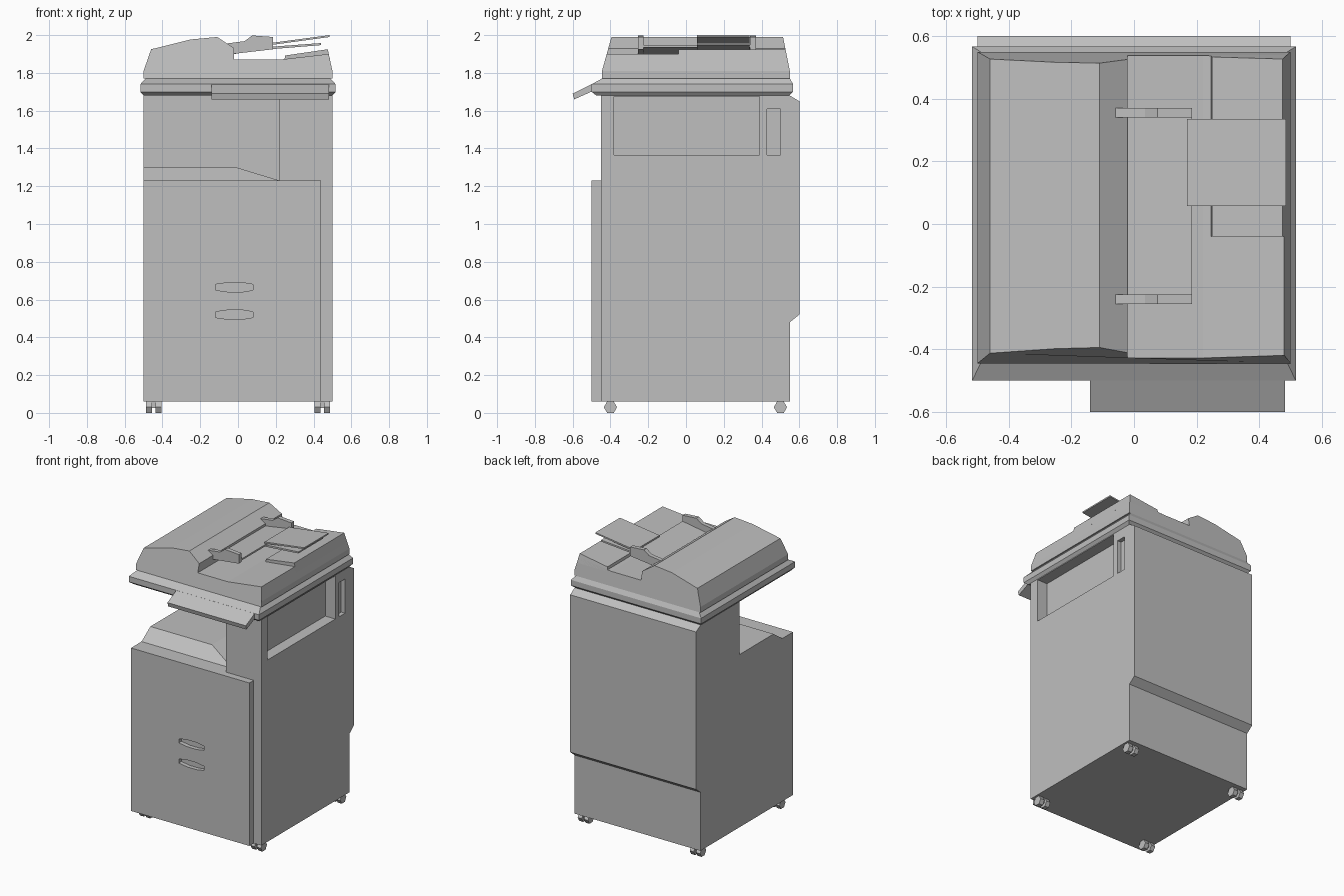
import bpy
import bmesh

cube = bpy.data.objects.get("Cube")
if cube:
    bpy.data.objects.remove(cube, do_unlink=True)

grey = bpy.data.materials.new("machine_grey")
grey.use_nodes = True
grey.diffuse_color = (0.52, 0.52, 0.52, 1)
grey.node_tree.nodes["Principled BSDF"].inputs["Base Color"].default_value = (0.52, 0.52, 0.52, 1)


def finish(name, bm):
    bmesh.ops.recalc_face_normals(bm, faces=bm.faces)
    mesh = bpy.data.meshes.new(name)
    bm.to_mesh(mesh)
    bm.free()
    mesh.materials.append(grey)
    obj = bpy.data.objects.new(name, mesh)
    bpy.context.collection.objects.link(obj)
    return obj


def loft(name, rings):
    """Closed solid through rings of equal point count."""
    bm = bmesh.new()
    loops = [[bm.verts.new(p) for p in ring] for ring in rings]
    n = len(loops[0])
    for low, high in zip(loops, loops[1:]):
        for i in range(n):
            j = (i + 1) % n
            bm.faces.new((low[i], low[j], high[j], high[i]))
    bm.faces.new(loops[0])
    bm.faces.new(loops[-1])
    return finish(name, bm)


def extrude_x(name, profile, x0, x1):
    """Extrude a (y, z) profile along x."""
    return loft(name, [[(x, y, z) for y, z in profile] for x in (x0, x1)])


def extrude_y(name, profile, front, back):
    """Extrude an (x, z) profile along y; the ends may lean with height."""
    return loft(name, [[(x, end(z), z) for x, z in profile] for end in (front, back)])


def at(value):
    return lambda z: value


def rect(x0, x1, y0, y1, z):
    return [(x0, y0, z), (x1, y0, z), (x1, y1, z), (x0, y1, z)]


def box(name, x0, x1, y0, y1, z0, z1):
    return loft(name, [rect(x0, x1, y0, y1, z0), rect(x0, x1, y0, y1, z1)])


def cut(target, cutter):
    mod = target.modifiers.new("cut", "BOOLEAN")
    mod.operation = "DIFFERENCE"
    mod.solver = "EXACT"
    mod.object = cutter
    bpy.context.view_layer.objects.active = target
    bpy.ops.object.modifier_apply(modifier=mod.name)
    bpy.data.objects.remove(cutter, do_unlink=True)


# Cabinet with a stepped rear, output bay and two side recesses
body = extrude_x("cabinet", [(-0.45, 0.06), (0.55, 0.06), (0.55, 0.48), (0.6, 0.52),
                             (0.6, 1.65), (0.55, 1.68), (-0.45, 1.68)], -0.5, 0.5)
cut(body, box("bay_cutter", -0.7, 0.22, -0.7, 0.11, 1.23, 1.9))
cut(body, box("panel_cutter", 0.42, 0.7, -0.38, 0.39, 1.365, 1.675))
cut(body, box("slot_cutter", 0.47, 0.7, 0.43, 0.5, 1.365, 1.61))

# Sloped paper output shelf in the bay
loft("output_shelf", [rect(-0.5, 0.22, -0.38, 0.11, 1.23),
                      rect(-0.5, -0.01, -0.28, 0.11, 1.3)])

# Front door with two recessed grips
door = box("front_door", -0.5, 0.44, -0.5, -0.45, 0.06, 1.23)
for z in (0.665, 0.52):
    grip = [(-0.12, -0.015), (-0.05, -0.025), (0.02, -0.025), (0.08, -0.015),
            (0.08, 0.015), (0.02, 0.025), (-0.05, 0.025), (-0.12, 0.015)]
    cut(door, extrude_y("grip_cutter", [(x, z + dz) for x, dz in grip], at(-0.6), at(-0.47)))

# Scanner frame with flared rim
loft("scanner_frame", [rect(-w, w, y0, y1, z) for z, w, y0, y1 in (
    (1.68, 0.5, -0.475, 0.545), (1.7, 0.517, -0.5, 0.567),
    (1.74, 0.517, -0.5, 0.567), (1.77, 0.49, -0.445, 0.55))])

# Tilted control panel
extrude_x("control_panel", [(-0.6, 1.69), (-0.592, 1.66), (-0.49, 1.705),
                            (-0.46, 1.74), (-0.495, 1.742)], -0.14, 0.482)


# Document feeder lid with leaning front and back
def lid_front(z):
    return -0.445 + max(0, z - 1.81) * 0.28


def lid_back(z):
    return 0.55 - max(0, z - 1.81) * 0.2


extrude_y("feeder_lid", [(-0.5, 1.77), (-0.5, 1.81), (-0.46, 1.925), (-0.25, 1.977),
                         (-0.11, 1.99), (-0.02, 1.93), (-0.02, 1.87), (0.22, 1.87),
                         (0.48, 1.9), (0.5, 1.81), (0.5, 1.77)], lid_front, lid_back)
extrude_y("raised_output_pad", [(0.244, 1.86), (0.25, 1.892), (0.475, 1.925), (0.489, 1.86)],
          at(-0.04), lid_back)

# Input tray, its two extensions and the paper guides
extrude_y("input_tray", [(-0.035, 1.897), (0.185, 1.935), (0.185, 1.947), (-0.035, 1.911)],
          at(-0.225), at(0.34))
extrude_y("upper_extension", [(0.17, 1.947), (0.485, 1.99), (0.485, 2.0), (0.17, 1.958)],
          at(0.057), at(0.335))
extrude_y("lower_extension", [(0.17, 1.925), (0.44, 1.947), (0.44, 1.958), (0.17, 1.938)],
          at(0.057), at(0.335))
for side, y in (("front", -0.255), ("rear", 0.34)):
    extrude_y(side + "_paper_guide", [(-0.065, 1.955), (-0.03, 1.9), (0.185, 1.925),
                                      (0.185, 1.99), (0.075, 1.998), (0.035, 1.968)],
              at(y), at(y + 0.03))

# Twin-wheel casters
hexagon = [(-0.035, 0.03), (-0.0175, 0), (0.0175, 0), (0.035, 0.03), (0.0175, 0.06), (-0.0175, 0.06)]
for side, x in (("right", -0.445), ("left", 0.445)):
    for end, y in (("front", -0.4), ("rear", 0.5)):
        name = end + "_" + side
        for wheel, off in (("inner", -0.025), ("outer", 0.025)):
            extrude_x(name + "_" + wheel + "_wheel", [(y + a, z) for a, z in hexagon],
                      x + off - 0.016, x + off + 0.016)
        box(name + "_caster_stem", x - 0.012, x + 0.012, y - 0.012, y + 0.012, 0.025, 0.065)
